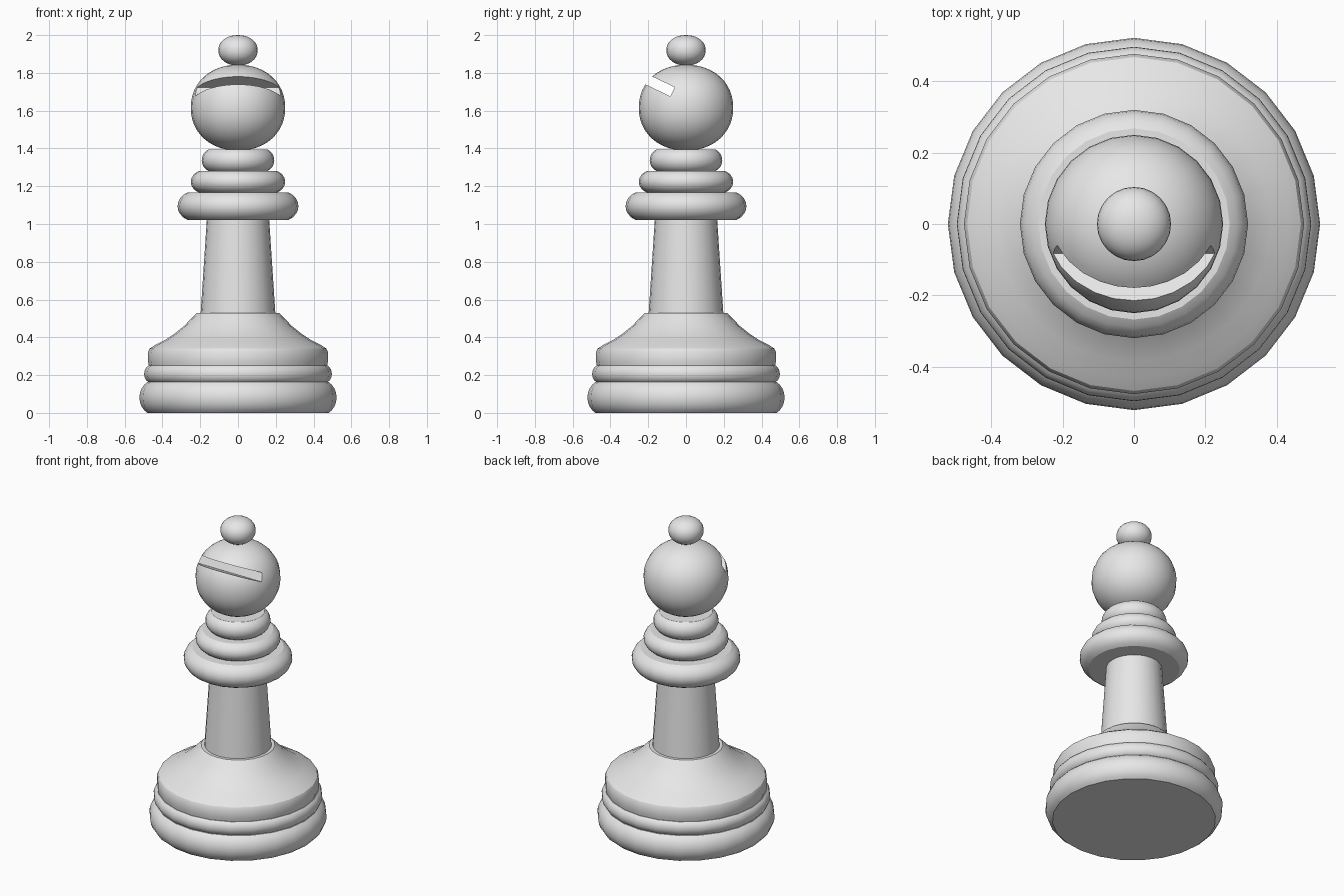
import bpy, bmesh, math

if "Cube" in bpy.data.objects:
    bpy.data.objects.remove(bpy.data.objects["Cube"])

SEG = 24
grey = bpy.data.materials.new("light_grey")
grey.diffuse_color = (0.8, 0.8, 0.8, 1)
grey.use_nodes = True
grey.node_tree.nodes["Principled BSDF"].inputs["Base Color"].default_value = grey.diffuse_color


def smooth(obj):
    bpy.ops.object.select_all(action='DESELECT')
    obj.select_set(True)
    bpy.context.view_layer.objects.active = obj
    bpy.ops.object.shade_smooth_by_angle(angle=math.radians(28))


def lathe(name, profile, seg=SEG):
    """Closed solid of revolution from (radius, z) points, bottom to top."""
    bm = bmesh.new()
    rings = []
    for r, z in profile:
        if r < 1e-4:
            rings.append([bm.verts.new((0, 0, z))] * seg)
        else:
            rings.append([bm.verts.new((r * math.cos(2 * math.pi * i / seg),
                                        r * math.sin(2 * math.pi * i / seg), z))
                          for i in range(seg)])
    for a, b in zip(rings, rings[1:]):
        for i in range(seg):
            j = (i + 1) % seg
            bm.faces.new(list(dict.fromkeys((a[i], a[j], b[j], b[i]))))
    if profile[0][0] > 1e-4:
        bm.faces.new(rings[0][::-1])
    if profile[-1][0] > 1e-4:
        bm.faces.new(rings[-1])
    bmesh.ops.recalc_face_normals(bm, faces=bm.faces)
    mesh = bpy.data.meshes.new(name)
    bm.to_mesh(mesh)
    bm.free()
    mesh.materials.append(grey)
    obj = bpy.data.objects.new(name, mesh)
    bpy.context.collection.objects.link(obj)
    smooth(obj)
    return obj


def rim(name, r, z0, z1, inset):
    """Disc with a bulging rim; flat ends are narrower by inset."""
    t_max = math.radians(62)
    b = inset / (1 - math.cos(t_max))
    pts = []
    for k in range(9):
        t = t_max * (k / 4 - 1)
        pts.append((r - b + b * math.cos(t),
                    (z0 + z1) / 2 + (z1 - z0) / 2 * math.sin(t) / math.sin(t_max)))
    return lathe(name, pts)


def ball(name, r, z0, z1, power, seg=SEG, steps=20):
    """Slightly squared-off ball."""
    pts = []
    for k in range(steps + 1):
        t = math.pi * (k / steps - 0.5)
        c, s = max(math.cos(t), 0), math.sin(t)
        pts.append((r * c ** (2 / power),
                    (z0 + z1) / 2 + (z1 - z0) / 2 * math.copysign(abs(s) ** (2 / power), s)))
    return lathe(name, pts, seg)


# Foot rings
rim("base_ring", 0.522, 0.0, 0.163, 0.042)
rim("upper_base_ring", 0.497, 0.163, 0.25, 0.022)

# Sloping skirt
lathe("skirt", [(0.472, 0.25), (0.477, 0.275), (0.477, 0.32), (0.468, 0.34),
                (0.435, 0.362), (0.385, 0.387), (0.335, 0.42), (0.285, 0.46),
                (0.25, 0.497), (0.217, 0.53)])

# Tapered stem
lathe("stem", [(0.198, 0.525), (0.165, 1.025)])

# Stacked collars
rim("lower_collar", 0.32, 1.022, 1.167, 0.052)
rim("middle_collar", 0.25, 1.167, 1.28, 0.042)
rim("upper_collar", 0.192, 1.28, 1.395, 0.036)

# Head with slanted slot
head = ball("head", 0.25, 1.389, 1.843, 2.12, seg=24, steps=24)
bpy.ops.mesh.primitive_cube_add(size=1, location=(0, -0.2065, 1.7645),
                                rotation=(math.radians(-25.5), 0, 0))
cutter = bpy.context.object
cutter.name = "slot_cutter"
cutter.scale = (1, 0.3, 0.053)
cutter.hide_render = True
cutter.data.materials.append(grey)
bpy.context.view_layer.update()
mod = head.modifiers.new("slot", 'BOOLEAN')
mod.operation = 'DIFFERENCE'
mod.solver = 'EXACT'
mod.object = cutter
bpy.context.view_layer.objects.active = head
bpy.ops.object.modifier_apply(modifier=mod.name)
bpy.data.objects.remove(cutter)
smooth(head)

# Finial on top
ball("finial", 0.104, 1.839, 2.0, 2.12, steps=16)
